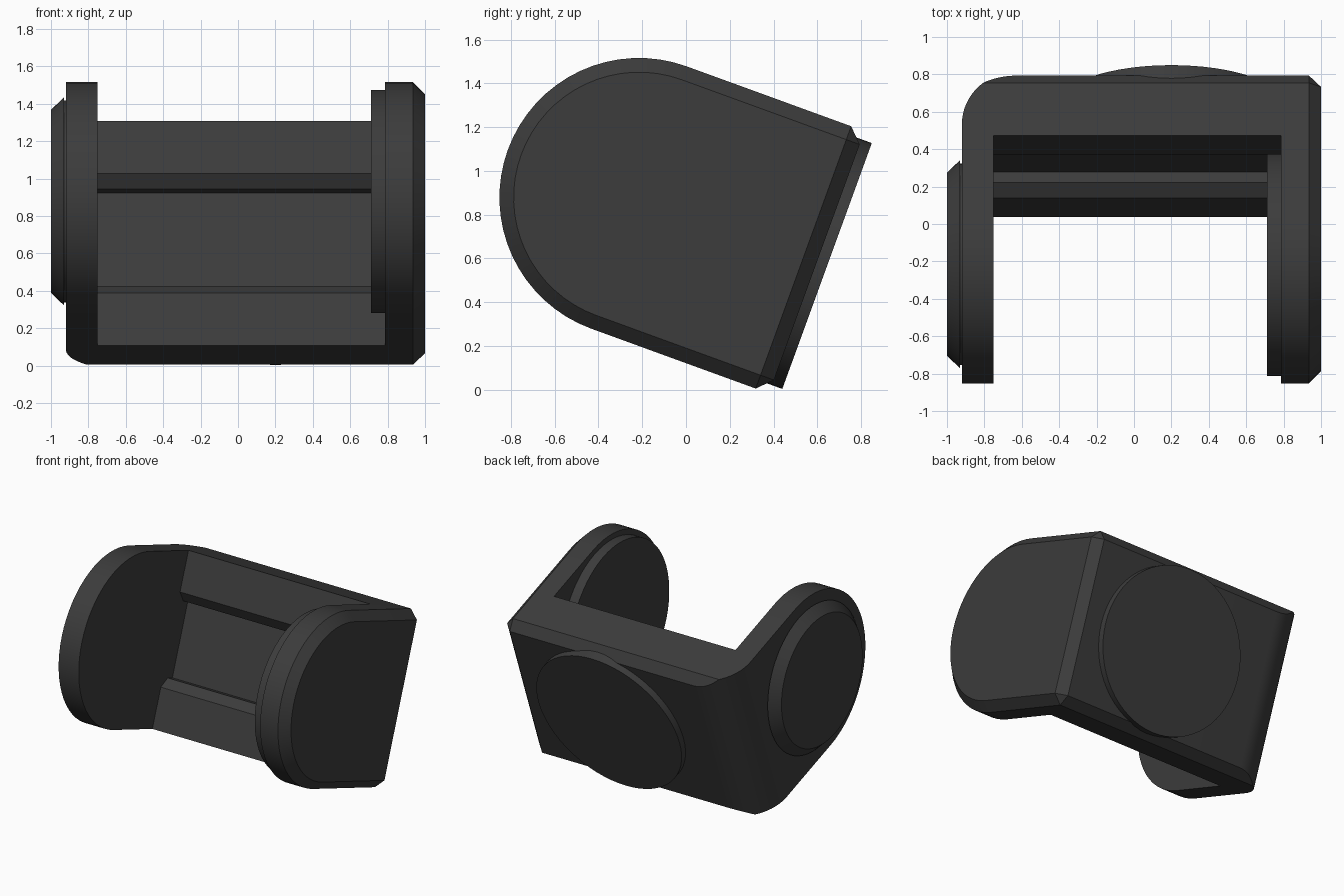
import bpy, bmesh, math
from mathutils import Matrix, Vector

if "Cube" in bpy.data.objects:
    bpy.data.objects.remove(bpy.data.objects["Cube"])

# Local frame: x across, u from arm tips to back plate, v up; then tilted 20 degrees
TILT = Matrix.Translation((0, -0.215, 0.878)) @ Matrix.Rotation(math.radians(-20), 4, 'X')
R, BACK, C = 0.638, 0.865, 0.065          # arm radius, back face, chamfer

mat = bpy.data.materials.new("dark_grey")
mat.diffuse_color = (0.045, 0.045, 0.045, 1)
mat.use_nodes = True
mat.node_tree.nodes["Principled BSDF"].inputs["Base Color"].default_value = mat.diffuse_color


def loft(name, rings):
    """Closed solid through rings with equal point counts."""
    bm = bmesh.new()
    loops = [[bm.verts.new(p) for p in ring] for ring in rings]
    n = len(loops[0])
    for a, b in zip(loops, loops[1:]):
        for i in range(n):
            j = (i + 1) % n
            bm.faces.new((a[i], a[j], b[j], b[i]))
    bm.faces.new(loops[0][::-1])
    bm.faces.new(loops[-1])
    bmesh.ops.remove_doubles(bm, verts=bm.verts, dist=1e-5)
    bmesh.ops.recalc_face_normals(bm, faces=bm.faces)
    me = bpy.data.meshes.new(name)
    bm.to_mesh(me)
    bm.free()
    me.materials.append(mat)
    ob = bpy.data.objects.new(name, me)
    bpy.context.collection.objects.link(ob)
    ob.matrix_world = TILT
    return ob


def select(ob):
    bpy.ops.object.select_all(action='DESELECT')
    ob.select_set(True)
    bpy.context.view_layer.objects.active = ob


def smooth(ob):
    select(ob)
    bpy.ops.object.shade_smooth_by_angle(angle=math.radians(30))


def cut(ob, cutter):
    cutter.hide_render = True
    bpy.context.view_layer.update()
    mod = ob.modifiers.new("cut", 'BOOLEAN')
    mod.operation, mod.solver, mod.object = 'DIFFERENCE', 'EXACT', cutter
    select(ob)
    bpy.ops.object.modifier_apply(modifier=mod.name)
    bpy.data.objects.remove(cutter)


def side_ring(x, inset, corner):
    """Rounded-front side outline; corner = chamfer left on the back edges."""
    r, b = R - inset, BACK - inset
    pts = [(r * math.cos(a), r * math.sin(a))
           for a in (math.pi / 2 + math.pi * i / 32 for i in range(33))]
    pts += [(b - corner, -r), (b, -r + corner), (b, r - corner), (b - corner, r)]
    return [(x, u, v) for u, v in pts]


def disc(name, axis, centre, profile, seg=64):
    """Round part turned about x or u from (position, radius) pairs."""
    rings = []
    for p, r in profile:
        ring = []
        for i in range(seg):
            a = 2 * math.pi * i / seg
            s, t = r * math.cos(a), r * math.sin(a)
            ring.append((p, s, t) if axis == 'x' else (centre + s, p, t))
        rings.append(ring)
    smooth(loft(name, rings))


# U-shaped bracket body, chamfered on the right face and back edges
body = loft("bracket_body", [side_ring(-0.92, 0, C), side_ring(0.935, 0, C), side_ring(1.0, C, 0)])

# Space between the arms, with the chamfered channel across the back plate
half = [(-0.9, 0.8), (0.5, 0.8), (0.5, 0.34), (0.565, 0.275), (0.625, 0.275)]
gap = half + [(u, -v) for u, v in reversed(half)]
cut(body, loft("gap_cutter", [[(x, u, v) for u, v in gap] for x in (-0.75, 0.785)]))

# Large round on the left back corner
rad = 0.3
plan = [(-0.92 + rad - rad * math.cos(a), BACK - rad + rad * math.sin(a))
        for a in (math.pi / 2 * i / 16 for i in range(17))]
plan += [(-0.92 + rad, 1.0), (-1.1, 1.0), (-1.1, BACK - rad)]
cut(body, loft("corner_cutter", [[(x, u, v) for x, u in plan] for v in (-0.8, 0.8)]))
smooth(body)

# Round pads: outer left cap, inner right pad, back pad
disc("left_cap", 'x', 0, [(-0.9, 0.54), (-0.93, 0.54), (-0.93, 0.557), (-1.0, 0.49)])
disc("inner_right_pad", 'x', 0, [(0.71, 0.597), (0.80, 0.597)])
disc("back_pad", 'u', 0.2, [(0.838, 0.598), (0.915, 0.598)])
